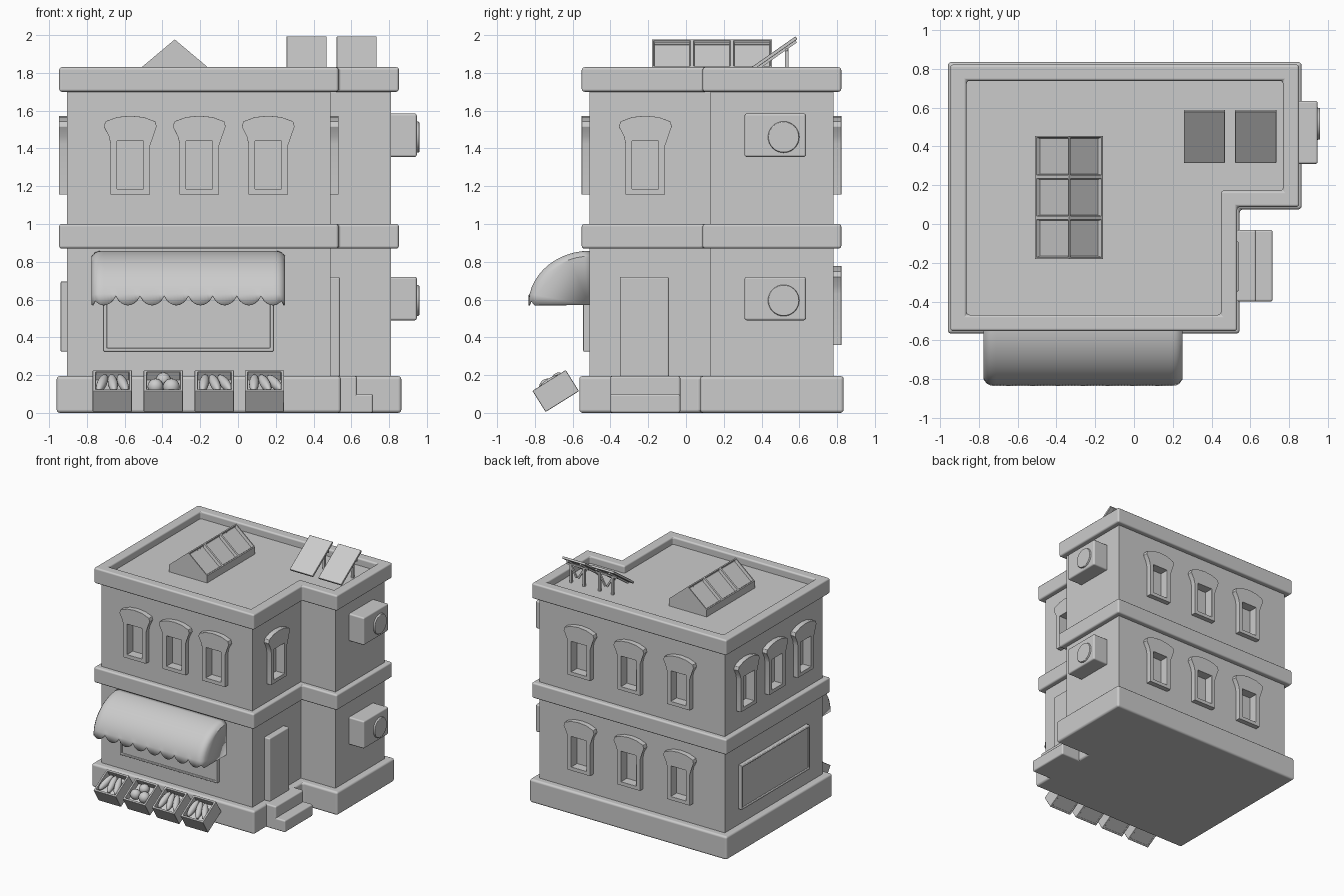
import bpy, bmesh, math
from mathutils import Matrix, Vector

if "Cube" in bpy.data.objects:
    bpy.data.objects.remove(bpy.data.objects["Cube"])

I = Matrix.Identity(4)


def finish(name, bm, bevel=0.0, smooth=True, M=I):
    bmesh.ops.recalc_face_normals(bm, faces=bm.faces[:])
    me = bpy.data.meshes.new(name)
    bm.to_mesh(me)
    bm.free()
    ob = bpy.data.objects.new(name, me)
    bpy.context.collection.objects.link(ob)
    ob.matrix_world = M
    if smooth:
        me.polygons.foreach_set("use_smooth", [True] * len(me.polygons))
    if bevel:
        m = ob.modifiers.new("bevel", 'BEVEL')
        m.width, m.segments, m.limit_method = bevel, 3, 'ANGLE'
        m.angle_limit = math.radians(40)
        m.harden_normals = True
    return ob


def add_box(bm, lo, hi, M=I):
    lo, hi = Vector(lo), Vector(hi)
    T = M @ Matrix.Translation((lo + hi) / 2) @ Matrix.Diagonal((*(hi - lo), 1))
    bmesh.ops.create_cube(bm, size=1, matrix=T)


def box(name, lo, hi, bevel=0.01, M=I):
    bm = bmesh.new()
    add_box(bm, lo, hi)
    return finish(name, bm, bevel, bool(bevel), M)


def prism(name, pts, z0, z1, bevel=0.0):
    bm = bmesh.new()
    f = bm.faces.new([bm.verts.new((x, y, z0)) for x, y in pts])
    r = bmesh.ops.extrude_face_region(bm, geom=[f], use_keep_orig=True)
    vs = [v for v in r["geom"] if isinstance(v, bmesh.types.BMVert)]
    bmesh.ops.translate(bm, verts=vs, vec=(0, 0, z1 - z0))
    return finish(name, bm, bevel, bool(bevel))


def ring(name, outer, inner, z0, z1, bevel, M=I):
    bm = bmesh.new()
    loops = [[bm.verts.new((x, y, z)) for x, y in p]
             for p, z in ((outer, z0), (outer, z1), (inner, z1), (inner, z0))]
    n = len(outer)
    for a in range(4):
        A, B = loops[a], loops[(a + 1) % 4]
        for i in range(n):
            j = (i + 1) % n
            bm.faces.new((A[i], A[j], B[j], B[i]))
    return finish(name, bm, bevel, True, M)


def footprint(o):
    return [(-.905 - o, -.51 - o), (.49 + o, -.51 - o), (.49 + o, .13 - o),
            (.81 + o, .13 - o), (.81 + o, .78 + o), (-.905 - o, .78 + o)]


def facing(x, y, z, deg):
    # local x runs along the wall, local y up, local z outward
    return (Matrix.Translation((x, y, z)) @ Matrix.Rotation(math.radians(deg), 4, 'Z')
            @ Matrix.Rotation(math.pi / 2, 4, 'X'))


# Building shell: base, walls, mid band, parapet
prism("base", footprint(.055), 0, .195, .018)
walls = prism("walls", footprint(0), .18, 1.77)
ring("floor_band", footprint(.042), footprint(-.02), .87, 1.0, .014)
ring("parapet", footprint(.042), footprint(-.042), 1.70, 1.83, .014)

# Windows with arched hoods, recessed into the walls
half_out = [(0, 0), (.105, 0), (.105, .27), (.114, .31), (.14, .36), (.132, .388), (.07, .411), (0, .418)]
half_in = [(0, .03), (.07, .03), (.07, .1), (.07, .16), (.07, .22), (.07, .285), (.035, .285), (0, .285)]
mirror = lambda p: p + [(-x, y) for x, y in p[-2:0:-1]]
spots = [facing(x, -.51, 1.155, 0) for x in (-.57, -.205, .16)]
spots += [facing(x, .78, z, 180) for x in (.416, -.045, -.505) for z in (1.155, .36)]
spots += [facing(-.905, y, 1.155, -90) for y in (.52, .145, -.23)]
spots += [facing(.49, -.215, 1.155, 90)]
cut = bmesh.new()
for M in spots:
    ring("window_frame", mirror(half_out), mirror(half_in), -.01, .042, .012, M)
    add_box(cut, (-.07, .03, -.035), (.07, .285, .1), M)
cutter = finish("window_cutter", cut, 0, False)
cutter.hide_render = True
cutter.hide_set(True)
cutter.display_type = 'WIRE'
m = walls.modifiers.new("recesses", 'BOOLEAN')
m.operation, m.object, m.solver = 'DIFFERENCE', cutter, 'EXACT'

# Shop windows and door
rect = lambda w, h, o: [(-w + o, o), (w - o, o), (w - o, h - o), (-w + o, h - o)]
for M in (facing(-.262, -.51, .325, 0), facing(-.905, .15, .325, -90)):
    ring("shop_window_frame", rect(.45, .37, 0), rect(.45, .37, .018), -.01, .034, .006, M)
    box("shop_window_pane", (-.435, .015, -.01), (.435, .355, .026), 0, M)
box("door", (.47, -.35, .19), (.54, -.09, .72), .01)

# Entrance steps
box("upper_step", (.5, -.40, 0), (.63, -.03, .195), .012)
box("lower_step", (.5, -.40, 0), (.715, -.03, .1), .012)

# Air conditioners
for z in (.605, 1.47):
    box("air_conditioner", (.79, .31, z - .115), (.947, .635, z + .115), .012)
    bm = bmesh.new()
    bmesh.ops.create_cone(bm, cap_ends=True, segments=32, radius1=.087, radius2=.08, depth=.03)
    finish("fan_cover", bm, .004, True, facing(.945, .517, z - .01, 90))

# Scalloped awning
bm = bmesh.new()
x0, x1, n = -.775, .25, 64
cols = []
for i in range(n + 1):
    x = x0 + (x1 - x0) * i / n
    e = min(i, n - i)
    s = (.9, .965, .99)[e] if e < 3 else 1
    lift = 0 if e == 0 else .05 * (1 - abs(math.sin(math.pi * i / 8)) ** .7)
    col = []
    for k in range(12):
        t = math.radians(78 * k / 11)
        col.append(bm.verts.new((x, -.51 - .325 * s * math.sin(t), .57 + .288 * s * math.cos(t))))
    col.append(bm.verts.new((x, -.51 - .325 * s, .57 + lift)))
    cols.append(col)
for a, b in zip(cols, cols[1:]):
    for k in range(12):
        bm.faces.new((a[k], b[k], b[k + 1], a[k + 1]))
for c in (cols[0], cols[-1]):
    bm.faces.new(c + [bm.verts.new((c[0].co.x, -.51, .57))])
awning = finish("awning", bm)
awning.data.set_sharp_from_angle(angle=math.radians(40))
awning.modifiers.new("thickness", 'SOLIDIFY').thickness = .01

# Tilted produce crates
for n, x in enumerate((-.665, -.395, -.125, .14)):
    M = Matrix.Translation((x, -.69, .116)) @ Matrix.Rotation(math.radians(32), 4, 'X')
    sq = lambda r: [(-r, -r), (r, -r), (r, r), (-r, r)]
    ring("crate_sides", sq(.104), sq(.088), -.066, .066, .004, M)
    box("crate_bottom", (-.095, -.095, -.064), (.095, .095, .015), 0, M)
    if n == 1:
        items = [((-.042, -.02, .04), (.042, .042, .042), 0), ((.042, -.025, .04), (.045, .045, .045), 0),
                 ((.0, .045, .04), (.04, .04, .04), 0)]
    else:
        items = [((u, .0, .048), (.026, .08, .028), (-14, 6, 15)[k] + 4 * n)
                 for k, u in enumerate((-.055, .002, .055))]
    for c, s, a in items:
        bm = bmesh.new()
        bmesh.ops.create_uvsphere(bm, u_segments=16, v_segments=10, radius=1)
        finish("produce", bm, 0, True, M @ Matrix.Translation(c)
               @ Matrix.Rotation(math.radians(a), 4, 'Z') @ Matrix.Diagonal((*s, 1)))

# Gabled skylight with recessed panes
bm = bmesh.new()
ys = [-.18 + .635 * k / 3 for k in range(4)]
rows = [[bm.verts.new((x, y, z)) for y in ys]
        for x, z in ((-.51, 1.76), (-.51, 1.83), (-.335, 1.977), (-.16, 1.83), (-.16, 1.76))]
panes = []
for r in range(4):
    for k in range(3):
        f = bm.faces.new((rows[r][k], rows[r + 1][k], rows[r + 1][k + 1], rows[r][k + 1]))
        if r in (1, 2):
            panes.append(f)
for k in (0, 3):
    bm.faces.new([row[k] for row in rows])
bm.faces.new([v for v in rows[0]] + [v for v in reversed(rows[4])])
bmesh.ops.recalc_face_normals(bm, faces=bm.faces[:])
bmesh.ops.inset_individual(bm, faces=panes, thickness=.012, depth=0)
bmesh.ops.inset_individual(bm, faces=panes, thickness=.008, depth=-.022)
finish("skylight", bm, 0, False)

# Solar panels on posts with rails and braces
for x in (.363, .628):
    tilt = Matrix.Translation((x, .452, 1.893)) @ Matrix.Rotation(math.radians(35), 4, 'X')
    box("solar_panel", (-.106, -.162, -.009), (.106, .162, .009), .003, tilt)
    for s in (-.06, .06):
        box("panel_post", (x + s - .009, .525, 1.76), (x + s + .009, .543, 1.945), 0)
        box("panel_rail", (s - .008, -.15, -.022), (s + .008, .15, -.008), 0, tilt)
        brace = Matrix.Translation((x + s * .6, .534, 1.87)) @ Matrix.Rotation(s * 9, 4, 'Y')
        box("panel_brace", (-.007, -.007, -.055), (.007, .007, .055), 0, brace)
    box("post_crossbar", (x - .1, .527, 1.915), (x + .1, .541, 1.93), 0)
